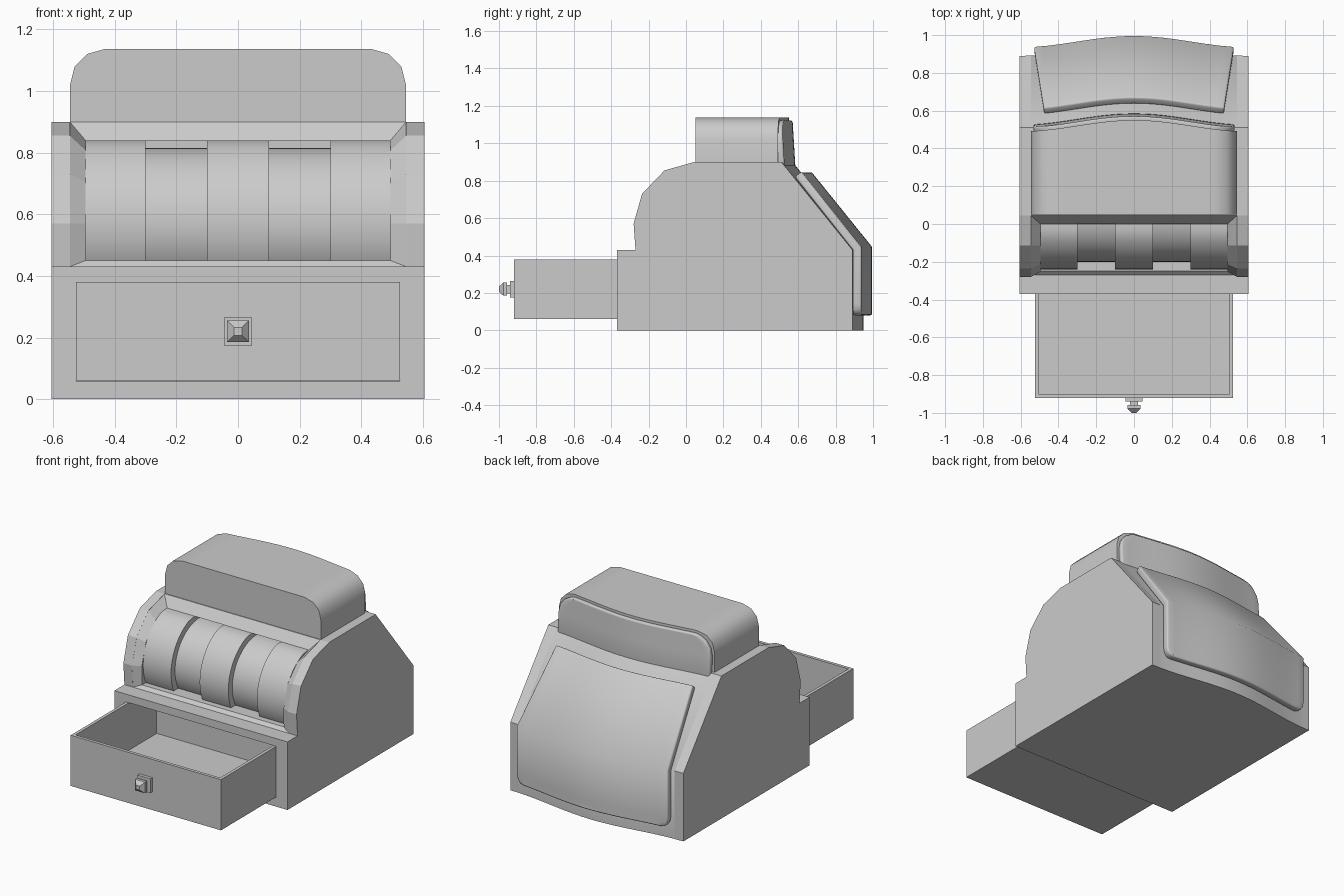
import bpy, bmesh, math

cube = bpy.data.objects.get("Cube")
if cube:
    bpy.data.objects.remove(cube)

grey = bpy.data.materials.new("plain grey")
grey.use_nodes = True
grey.diffuse_color = (0.6, 0.6, 0.6, 1)
grey.node_tree.nodes["Principled BSDF"].inputs["Base Color"].default_value = grey.diffuse_color


def bow(x):
    """Backward bulge of the rear surfaces."""
    return 0.03 * (1 + math.cos(math.pi * x / 0.605))


def finish(name, bm, fix=True):
    if fix:
        bmesh.ops.recalc_face_normals(bm, faces=bm.faces)
    mesh = bpy.data.meshes.new(name)
    bm.to_mesh(mesh)
    bm.free()
    mesh.materials.append(grey)
    obj = bpy.data.objects.new(name, mesh)
    bpy.context.collection.objects.link(obj)
    return obj


def activate(obj):
    bpy.ops.object.select_all(action="DESELECT")
    obj.select_set(True)
    bpy.context.view_layer.objects.active = obj


def smooth(obj):
    activate(obj)
    for mod in list(obj.modifiers):
        bpy.ops.object.modifier_apply(modifier=mod.name)
    bpy.ops.object.shade_smooth_by_angle(angle=math.radians(40))


def loft(name, rings):
    """Solid through rings of equal length, capped at both ends."""
    bm = bmesh.new()
    rows = [[bm.verts.new(p) for p in ring] for ring in rings]
    n = len(rows[0])
    for a, b in zip(rows, rows[1:]):
        for i in range(n):
            j = (i + 1) % n
            bm.faces.new((a[i], a[j], b[j], b[i]))
    bm.faces.new(rows[0])
    bm.faces.new(rows[-1])
    return finish(name, bm)


def box(name, x, y0, y1, z0, z1):
    return loft(name, [[(s * x, y, z) for y, z in ((y0, z0), (y1, z0), (y1, z1), (y0, z1))]
                       for s in (-1, 1)])


def section(x, profile):
    """Side profile placed at x, with its rear points bowed."""
    return [(x, y + (bow(x) if y > 0.4 else 0), z) for y, z in profile]


def bowed_panel(name, stations, thickness, bevel):
    """Bowed plate from (y, z, half width) stations, bottom to top."""
    bm = bmesh.new()
    cols = 20
    rows = []
    for y, z, half in stations:
        xs = [half * (2 * c / cols - 1) for c in range(cols + 1)]
        rows.append([bm.verts.new((x, y + bow(x), z)) for x in xs])
    for a, b in zip(rows, rows[1:]):
        for c in range(cols):
            bm.faces.new((a[c], b[c], b[c + 1], a[c + 1]))
    obj = finish(name, bm, fix=False)
    mod = obj.modifiers.new("thickness", "SOLIDIFY")
    mod.thickness, mod.offset, mod.use_even_offset = thickness, 1, True
    mod = obj.modifiers.new("round edge", "BEVEL")
    mod.width, mod.segments = bevel, 3
    mod.limit_method, mod.angle_limit = "ANGLE", math.radians(65)
    smooth(obj)


# Side walls, the full silhouette
rear = [(0.51, 0.9), (0.89, 0.43), (0.89, 0)]
arc = [(-0.27, 0.43), (-0.28, 0.57), (-0.235, 0.73), (-0.115, 0.855), (0.045, 0.9)]
wall = [(-0.37, 0), (-0.37, 0.43)] + arc + rear
for side, s in (("left", 1), ("right", -1)):
    loft(side + "_side_wall", [section(s * x, wall) for x in (0.545, 0.605)])

# Central body with the reel recess and drawer opening
core = [(-0.37, 0), (-0.37, 0.43), (-0.27, 0.43), (-0.25, 0.45), (0.1, 0.45),
        (0.1, 0.84), (0, 0.84), (0.045, 0.9)] + rear
body = loft("body", [section(0.545 * (i / 10 - 1), core) for i in range(21)])
cutter = box("drawer_opening", 0.526, -0.5, -0.06, 0.059, 0.381)
cutter.hide_render = True
cut = body.modifiers.new("opening", "BOOLEAN")
cut.object, cut.operation, cut.solver = cutter, "DIFFERENCE", "EXACT"
smooth(body)
bpy.data.objects.remove(cutter)

# Bevelled cheeks framing the reels
inner = [(-0.25, 0.45), (-0.252, 0.57), (-0.212, 0.705), (-0.115, 0.808), (0, 0.84)]
for side, s in (("left", 1), ("right", -1)):
    loft(side + "_frame_cheek", [[(s * x, y, z) for y, z in edge + [(0.1, 0.84), (0.1, 0.43)]]
                                 for x, edge in ((0.546, arc), (0.495, inner))])

# Five reels, alternately raised and lowered
for i, x in enumerate((-0.3975, -0.2, 0, 0.2, 0.3975)):
    radius = 0.245 if i % 2 else 0.285
    half = 0.0975 if abs(x) > 0.3 else 0.1
    ring = [2 * math.pi * k / 48 for k in range(48)]
    # The crown is trimmed flush with the top of the recess
    reel = loft("reel_%d" % (i + 1), [[(x + d, 0.045 + radius * math.cos(t),
                                       min(0.57 + radius * math.sin(t), 0.84))
                                      for t in ring] for d in (-half, half)])
    smooth(reel)

# Rounded upper cabinet
ends = [(0.545, 1.02), (0.53, 1.08), (0.49, 1.12), (0.43, 1.137)]
tops = [(-x, z) for x, z in ends]
tops += [(0.43 * (i / 8 - 1), 1.137) for i in range(1, 16)]
tops += ends[::-1]
cabinet = loft("upper_cabinet", [section(x, [(0.05, 0.86), (0.05, z), (0.49, z), (0.49, 0.86)])
                                 for x, z in tops])
smooth(cabinet)

# Raised rear panels
bowed_panel("rear_panel", [(0.89, 0.08, 0.48), (0.89, 0.09, 0.505), (0.89, 0.11, 0.52),
                           (0.89, 0.14, 0.525), (0.89, 0.43, 0.525), (0.575, 0.82, 0.475)],
            0.045, 0.018)
bowed_panel("cabinet_rear_panel", [(0.475 + 0.06 * (1.12 - z), z, half) for z, half in
                                   ((0.87, 0.53), (1.0, 0.53), (1.05, 0.52),
                                    (1.09, 0.49), (1.11, 0.455), (1.12, 0.42))],
            0.035, 0.01)

# Open drawer tray
box("drawer_floor", 0.525, -0.92, -0.07, 0.06, 0.08)
box("drawer_front", 0.525, -0.92, -0.9, 0.06, 0.38)
box("drawer_back", 0.525, -0.09, -0.07, 0.06, 0.38)
for side, s in (("left", 1), ("right", -1)):
    wall_box = box(side + "_drawer_side", 0.01, -0.92, -0.07, 0.06, 0.38)
    wall_box.location.x = s * 0.515

# Square stepped drawer knob
steps = [(-0.91, 0.045), (-0.94, 0.045), (-0.94, 0.022), (-0.957, 0.022),
         (-0.957, 0.035), (-0.977, 0.035), (-1.0, 0.013)]
loft("drawer_knob", [[(a * h, y, 0.22 + b * h) for a, b in ((-1, -1), (1, -1), (1, 1), (-1, 1))]
                     for y, h in steps])
